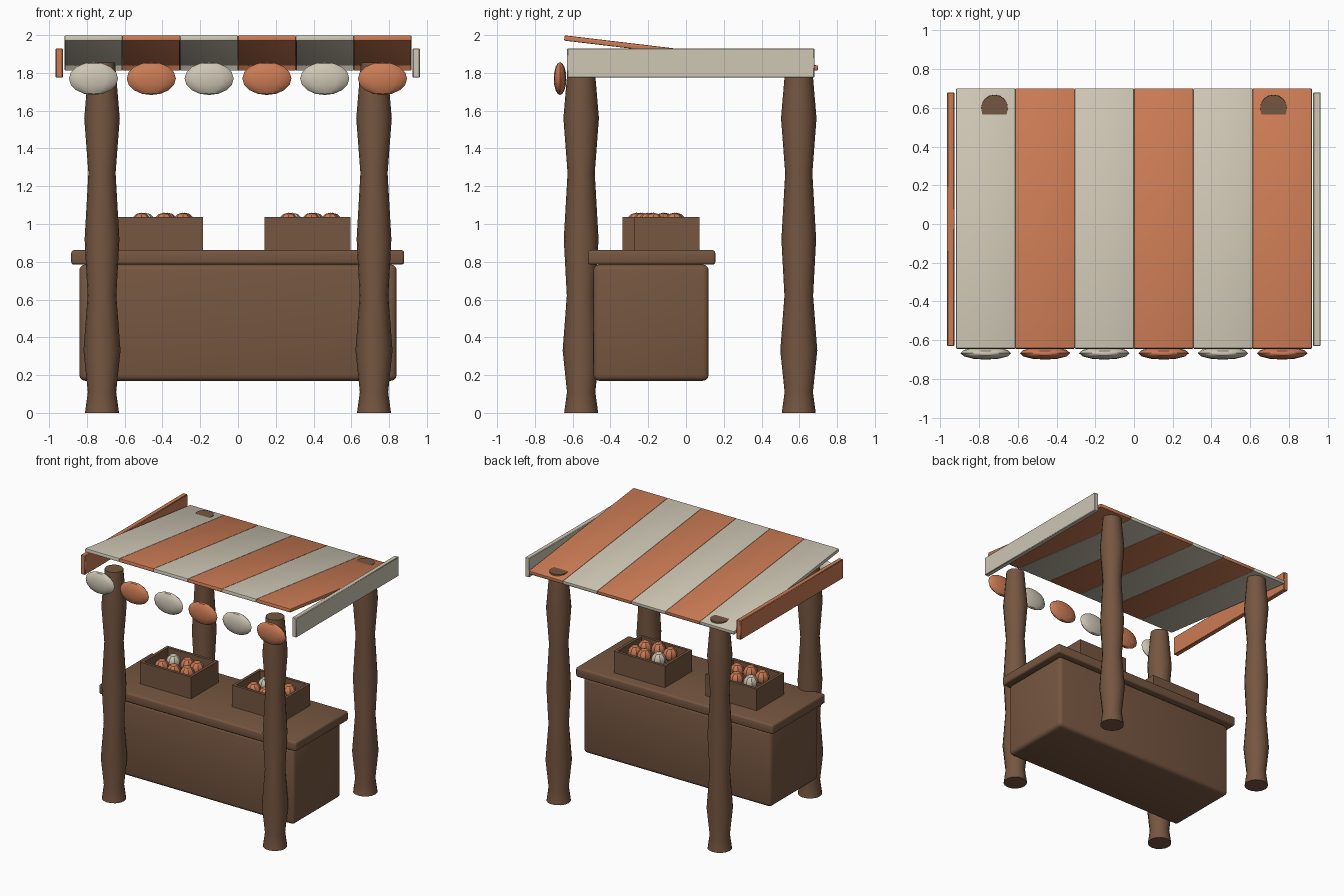
import bpy
import bmesh
import math
from mathutils import Matrix, Vector

if "Cube" in bpy.data.objects:
    bpy.data.objects.remove(bpy.data.objects["Cube"], do_unlink=True)


def make_material(name, rgb):
    mat = bpy.data.materials.new(name)
    mat.use_nodes = True
    colour = (*rgb, 1.0)
    mat.diffuse_color = colour
    mat.node_tree.nodes["Principled BSDF"].inputs["Base Color"].default_value = colour
    return mat


WOOD = make_material("brown wood", (0.18, 0.093, 0.052))
ORANGE = make_material("orange", (0.6, 0.2, 0.09))
CREAM = make_material("cream", (0.62, 0.57, 0.46))


def finish(name, bm, mat, smooth_angle=None):
    mesh = bpy.data.meshes.new(name)
    bmesh.ops.recalc_face_normals(bm, faces=bm.faces)
    bm.to_mesh(mesh)
    bm.free()
    mesh.materials.append(mat)
    obj = bpy.data.objects.new(name, mesh)
    bpy.context.collection.objects.link(obj)
    if smooth_angle:
        bpy.ops.object.select_all(action="DESELECT")
        obj.select_set(True)
        bpy.context.view_layer.objects.active = obj
        bpy.ops.object.shade_smooth_by_angle(angle=math.radians(smooth_angle))
    return obj


def add_box(bm, low, high):
    low, high = Vector(low), Vector(high)
    matrix = Matrix.Translation((low + high) / 2) @ Matrix.Diagonal((*(high - low), 1))
    bmesh.ops.create_cube(bm, size=1, matrix=matrix)


def box(name, low, high, mat, bevel=0.0, segments=3):
    bm = bmesh.new()
    add_box(bm, low, high)
    if bevel:
        bmesh.ops.bevel(bm, geom=bm.edges[:], offset=bevel, segments=segments,
                        profile=0.5, affect="EDGES")
    return finish(name, bm, mat, 40 if bevel else None)


def ball(name, centre, radii, mat, segments, rings, angle=None):
    bm = bmesh.new()
    matrix = Matrix.Translation(centre) @ Matrix.Diagonal((*radii, 1))
    bmesh.ops.create_uvsphere(bm, u_segments=segments, v_segments=rings,
                              radius=1, matrix=matrix)
    return finish(name, bm, mat, angle)


# Posts: a wavy profile turned around the vertical axis
POST_PROFILE = [(0, 0.09), (0.11, 0.075), (0.33, 0.098), (0.62, 0.076),
                (0.92, 0.092), (1.27, 0.072), (1.56, 0.094), (1.855, 0.069)]


def post(name, x, y, sides=16):
    bm = bmesh.new()
    rings = []
    for z, r in POST_PROFILE:
        angles = [math.tau * i / sides for i in range(sides)]
        rings.append([bm.verts.new((x + r * math.cos(a), y + r * math.sin(a), z))
                      for a in angles])
    for lower, upper in zip(rings, rings[1:]):
        for i in range(sides):
            j = (i + 1) % sides
            bm.faces.new((lower[i], lower[j], upper[j], upper[i]))
    bm.faces.new(rings[0][::-1])
    bm.faces.new(rings[-1])
    finish(name, bm, WOOD, 40)


for side, x in (("right", -0.72), ("left", 0.72)):
    post(f"front_{side}_post", x, -0.555)
    post(f"back_{side}_post", x, 0.597)

# Counter
box("counter_body", (-0.84, -0.49, 0.17), (0.84, 0.12, 0.785), WOOD, 0.03)
box("counter_top", (-0.883, -0.52, 0.785), (0.88, 0.155, 0.862), WOOD, 0.015)

# Sloping striped canopy with a padded drop along the front edge
SLOPE = math.atan(0.119)
STRIPE = 0.306
for i in range(6):
    x = (i - 2.5) * STRIPE
    mat = ORANGE if i % 2 else CREAM
    stripe = box(f"canopy_stripe_{i + 1}", (-STRIPE / 2, -0.676, -0.014),
                 (STRIPE / 2, 0.676, 0.014), mat, 0.005, 2)
    stripe.location = (x, 0.0275, 1.905)
    stripe.rotation_euler.x = -SLOPE
    ball(f"canopy_drop_{i + 1}", (x, -0.667, 1.77), (0.13, 0.033, 0.087), mat, 12, 8, 30)

# Side boards of the canopy
box("right_side_board", (-0.965, -0.63, 1.775), (-0.927, 0.68, 1.93), ORANGE, 0.004, 1)
box("left_side_board", (0.925, -0.63, 1.775), (0.963, 0.68, 1.93), CREAM, 0.004, 1)


# Open crates filled with fruit
def crate(name, cx, cy):
    w, d, t, low, high = 0.228, 0.173, 0.022, 0.86, 1.037
    bm = bmesh.new()
    add_box(bm, (cx - w, cy - d, low), (cx + w, cy + d, low + t))
    for s in (-1, 1):
        add_box(bm, (cx - w, cy + s * d - (t if s > 0 else 0), low),
                (cx + w, cy + s * d + (t if s < 0 else 0), high))
        add_box(bm, (cx + s * w - (t if s > 0 else 0), cy - d + t, low),
                (cx + s * w + (t if s < 0 else 0), cy + d - t, high))
    finish(name, bm, WOOD)
    spots = [(-0.1, -0.08), (0.02, -0.1), (0.12, -0.07),
             (-0.08, 0.04), (0.04, 0.05), (0.13, 0.04)]
    for i, (dx, dy) in enumerate(spots):
        ball(f"{name}_fruit_{i + 1}", (cx + dx, cy + dy, 1.005), (0.055,) * 3,
             CREAM if i == 3 else ORANGE, 8, 6, 30)


crate("right_crate", -0.412, -0.162)
crate("left_crate", 0.368, -0.102)
